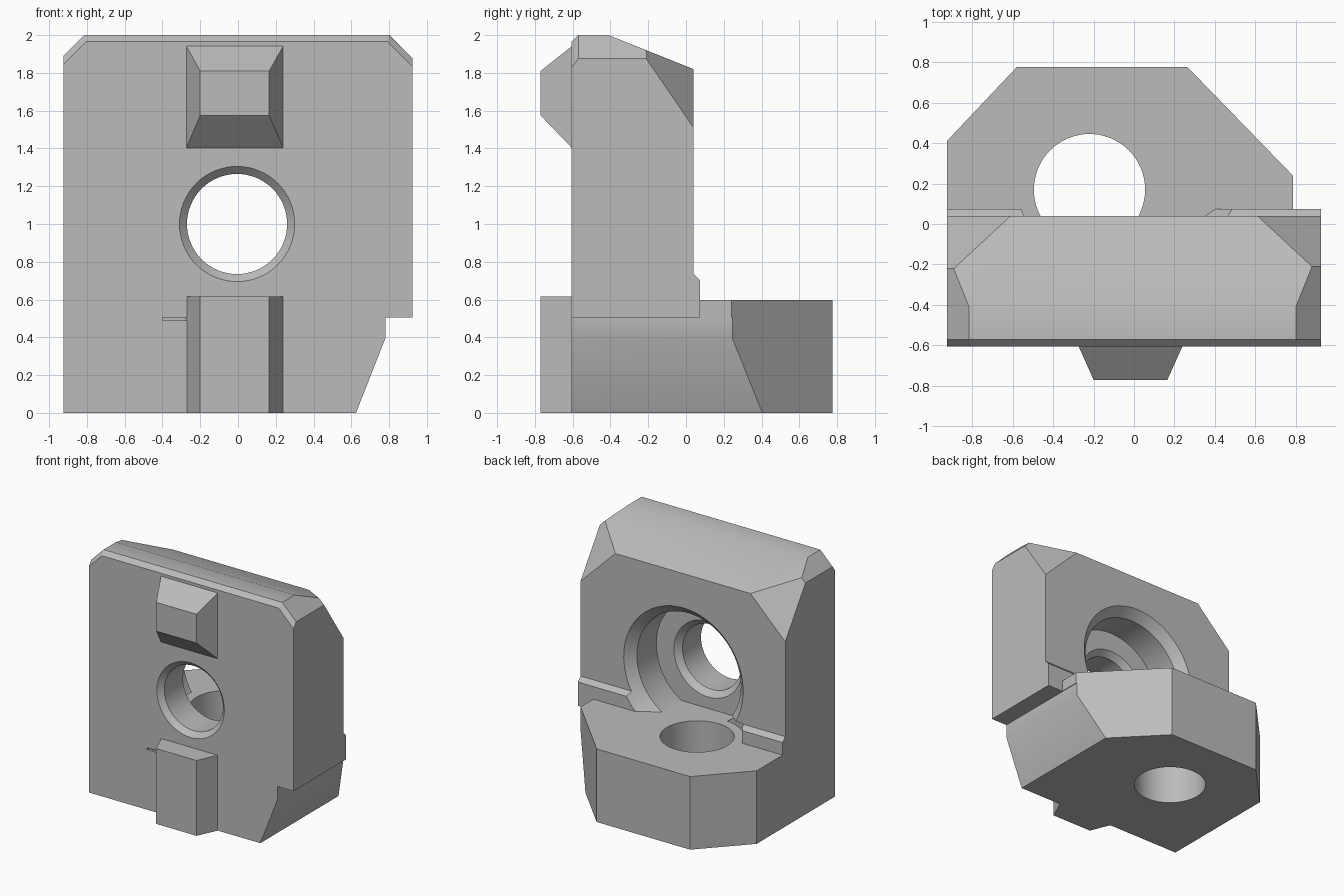
import bpy, bmesh, math
from mathutils import Vector

if "Cube" in bpy.data.objects:
    bpy.data.objects.remove(bpy.data.objects["Cube"], do_unlink=True)

grey = bpy.data.materials.new("plain_grey")
grey.use_nodes = True
grey.diffuse_color = (0.5, 0.5, 0.5, 1)
grey.node_tree.nodes["Principled BSDF"].inputs["Base Color"].default_value = (0.5, 0.5, 0.5, 1)


def finish(name, bm):
    bmesh.ops.recalc_face_normals(bm, faces=bm.faces)
    mesh = bpy.data.meshes.new(name)
    bm.to_mesh(mesh)
    bm.free()
    mesh.materials.append(grey)
    ob = bpy.data.objects.new(name, mesh)
    bpy.context.collection.objects.link(ob)
    return ob


def loft(name, rings, planes=()):
    """Skin closed rings of points, then trim with (point, normal) planes."""
    bm = bmesh.new()
    loops = [[bm.verts.new(p) for p in ring] for ring in rings]
    bm.faces.new(loops[0])
    bm.faces.new(loops[-1])
    for a, b in zip(loops, loops[1:]):
        for i in range(len(a)):
            j = (i + 1) % len(a)
            bm.faces.new((a[i], a[j], b[j], b[i]))
    bmesh.ops.recalc_face_normals(bm, faces=bm.faces)
    for point, normal in planes:
        cut = bmesh.ops.bisect_plane(bm, geom=bm.verts[:] + bm.edges[:] + bm.faces[:],
                                     plane_co=Vector(point), plane_no=Vector(normal),
                                     clear_outer=True)
        edges = [e for e in cut["geom_cut"] if isinstance(e, bmesh.types.BMEdge)]
        bmesh.ops.holes_fill(bm, edges=edges, sides=0)
    return finish(name, bm)


def box_ring(x0, x1, z0, z1, y):
    return [(x0, y, z0), (x1, y, z0), (x1, y, z1), (x0, y, z1)]


def circle(cx, cy, r, place, n=64):
    return [place(cx + r * math.cos(math.tau * i / n),
                  cy + r * math.sin(math.tau * i / n)) for i in range(n)]


def boolean(target, tool, operation):
    tool.hide_render = True
    mod = target.modifiers.new(operation.lower(), "BOOLEAN")
    mod.operation = operation
    mod.solver = "EXACT"
    mod.object = tool
    bpy.context.view_layer.objects.active = target
    bpy.ops.object.modifier_apply(modifier=mod.name)
    bpy.data.objects.remove(tool, do_unlink=True)


# Upright plate, with its chamfers trimmed on as planes
W = 0.925
trims = [((0, -0.605, 1.965), (0, -1, 1)),
         ((0, 0.04, 1.82), (0, 0.18, 0.45))]
for side, top in ((1, 1.875), (-1, 1.89)):
    trims += [((side * W, 0, top), (side, 0, 1)),
              ((side * W, -0.605, top - 0.045), (side, -1.3, 1)),
              ((side * W, 0.04, 1.51), (side, 1.483, 1.016))]
body = loft("bracket_body", [box_ring(-W, W, 0, 2, y) for y in (-0.605, 0.04)], trims)

# Bevelled ledge across the back of the plate
ledge_profile = [(-0.1, 0.4), (0.075, 0.4), (0.075, 0.7), (0.04, 0.735), (-0.1, 0.735)]
ledge = loft("back_ledge", [[(x, y, z) for y, z in ledge_profile] for x in (-W, W)])
boolean(body, ledge, "UNION")

# Main bore: front chamfer, through hole, rear chamfer, wide counterbore
bore_profile = [(-0.645, 0.345), (-0.565, 0.265), (-0.325, 0.265), (-0.28, 0.31),
                (-0.28, 0.47), (-0.03, 0.47), (0.04, 0.54), (0.1, 0.6)]
bore = loft("bore_cutter", [circle(-0.005, 1, r, lambda a, b, y=y: (a, y, b))
                            for y, r in bore_profile])
boolean(body, bore, "DIFFERENCE")

# Clearance around the foot hole
spot = loft("spot_cutter", [circle(-0.22, 0.17, 0.35, lambda a, b, z=z: (a, b, z))
                            for z in (0.5, 0.74)])
boolean(body, spot, "DIFFERENCE")

# Foot with clipped rear corners
foot_profile = [(-W, -0.3), (0.785, -0.3), (0.785, 0.24), (0.265, 0.775),
                (-0.58, 0.775), (-W, 0.41)]
foot = loft("foot", [[(x, y, z) for x, y in foot_profile] for z in (0, 0.597)])
boolean(body, foot, "UNION")

# Foot hole
hole = loft("foot_hole_cutter", [circle(-0.22, 0.17, 0.275, lambda a, b, z=z: (a, b, z))
                                 for z in (-0.1, 0.62)])
boolean(body, hole, "DIFFERENCE")

# Step and slope along the lower side
step_profile = [(1.1, 0.505), (0.78, 0.505), (0.78, 0.395), (0.625, 0),
                (0.586, -0.1), (1.1, -0.1)]
# Above the step the foot stays, so the cutter ends at the foot behind the ledge
step = loft("step_cutter", [[(x, y, z) for x, z in step_profile] for y in (-1, 1)])
boolean(body, step, "DIFFERENCE")

# Small slit beside the key
slit = loft("slit_cutter", [box_ring(-0.4, -0.22, 0.49, 0.505, y) for y in (-0.7, -0.585)])
boolean(body, slit, "DIFFERENCE")

# Tapered stud and key on the front
stud = loft("front_stud", [box_ring(-0.28, 0.246, 1.388, 1.953, -0.59),
                           box_ring(-0.2, 0.165, 1.575, 1.81, -0.77)])
boolean(body, stud, "UNION")
key = loft("front_key", [box_ring(-0.276, 0.246, 0, 0.615, -0.59),
                         box_ring(-0.2, 0.165, 0, 0.615, -0.77)])
boolean(body, key, "UNION")

bpy.ops.object.select_all(action="DESELECT")
body.select_set(True)
bpy.context.view_layer.objects.active = body
bpy.ops.object.shade_smooth_by_angle(angle=math.radians(25))
